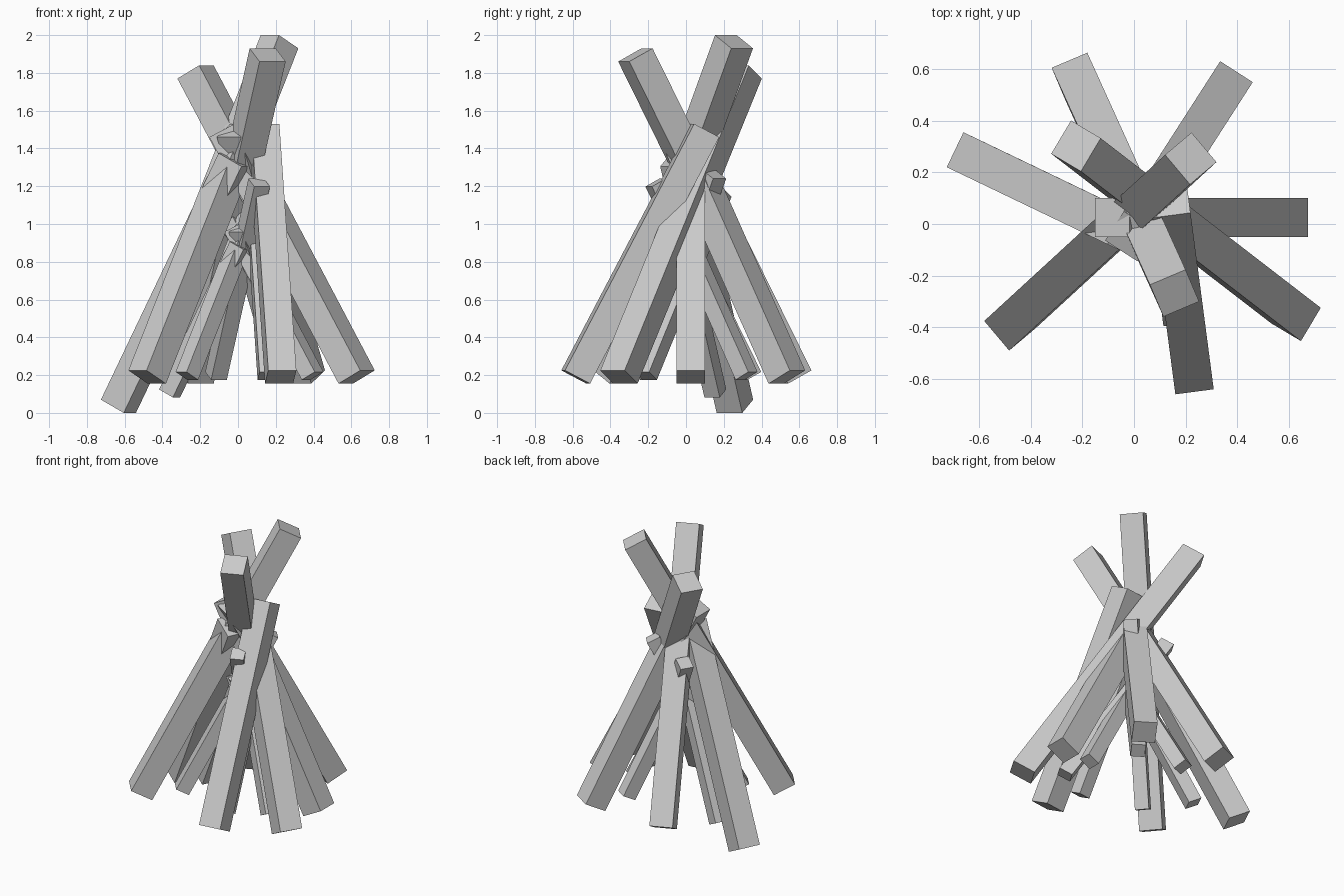
import bpy
from math import hypot
from mathutils import Vector

if "Cube" in bpy.data.objects:
    bpy.data.objects.remove(bpy.data.objects["Cube"])

W = 0.15      # log thickness
RUN = 0.067   # half depth of an end face, seen from above
RISE = 0.035  # half height of a tilted end face


def log(name, bottom, top, outward, scale=1.0, offset=(0, 0, 0)):
    """Square log swept from bottom to top; its ends tilt away from `outward`."""
    n = hypot(*outward)
    ox, oy = outward[0] / n, outward[1] / n
    out = Vector((ox * RUN, oy * RUN, RISE))
    side = Vector((-oy, ox, 0)) * W / 2
    verts = []
    for c in (Vector(bottom), Vector(top)):
        for a, b in ((-1, -1), (1, -1), (1, 1), (-1, 1)):
            verts.append((c + out * a + side * b) * scale + Vector(offset))
    faces = [(3, 2, 1, 0), (4, 5, 6, 7)]
    faces += [(i, (i + 1) % 4, (i + 1) % 4 + 4, i + 4) for i in range(4)]
    me = bpy.data.meshes.new(name)
    me.from_pydata(verts, [], faces)
    me.update()
    bpy.context.collection.objects.link(bpy.data.objects.new(name, me))


# name, bottom centre, top centre, outward direction of the foot
LOGS = [
    ("right_log", (0.608, 0.025, 0.19), (-0.085, 0.025, 1.495), (1, 0)),
    ("front_log", (0.226, -0.584, 0.19), (0.136, 0.10, 1.495), (0.13, -0.99)),
    ("back_right_log", (0.361, 0.534, 0.19), (-0.013, -0.048, 1.495), (0.54, 0.84)),
    ("left_log", (-0.633, 0.259, 0.035), (-0.010, -0.040, 1.34), (-0.90, 0.43)),
    ("front_left_long_log", (-0.481, -0.390, 0.19), (0.220, 0.254, 1.965), (-0.765, -0.645)),
    ("front_right_long_log", (0.628, -0.355, 0.19), (-0.225, 0.3025, 1.805), (0.857, -0.51)),
    ("back_long_log", (-0.224, 0.573, 0.19), (0.157, -0.268, 1.895), (-0.39, 0.92)),
]

for name, bottom, top, outward in LOGS:
    # outer pile, then the smaller inner pile of kindling
    log(name, bottom, top, outward)
    log("inner_" + name, bottom, top, outward, 0.6, (0.018, 0, 0.082))
